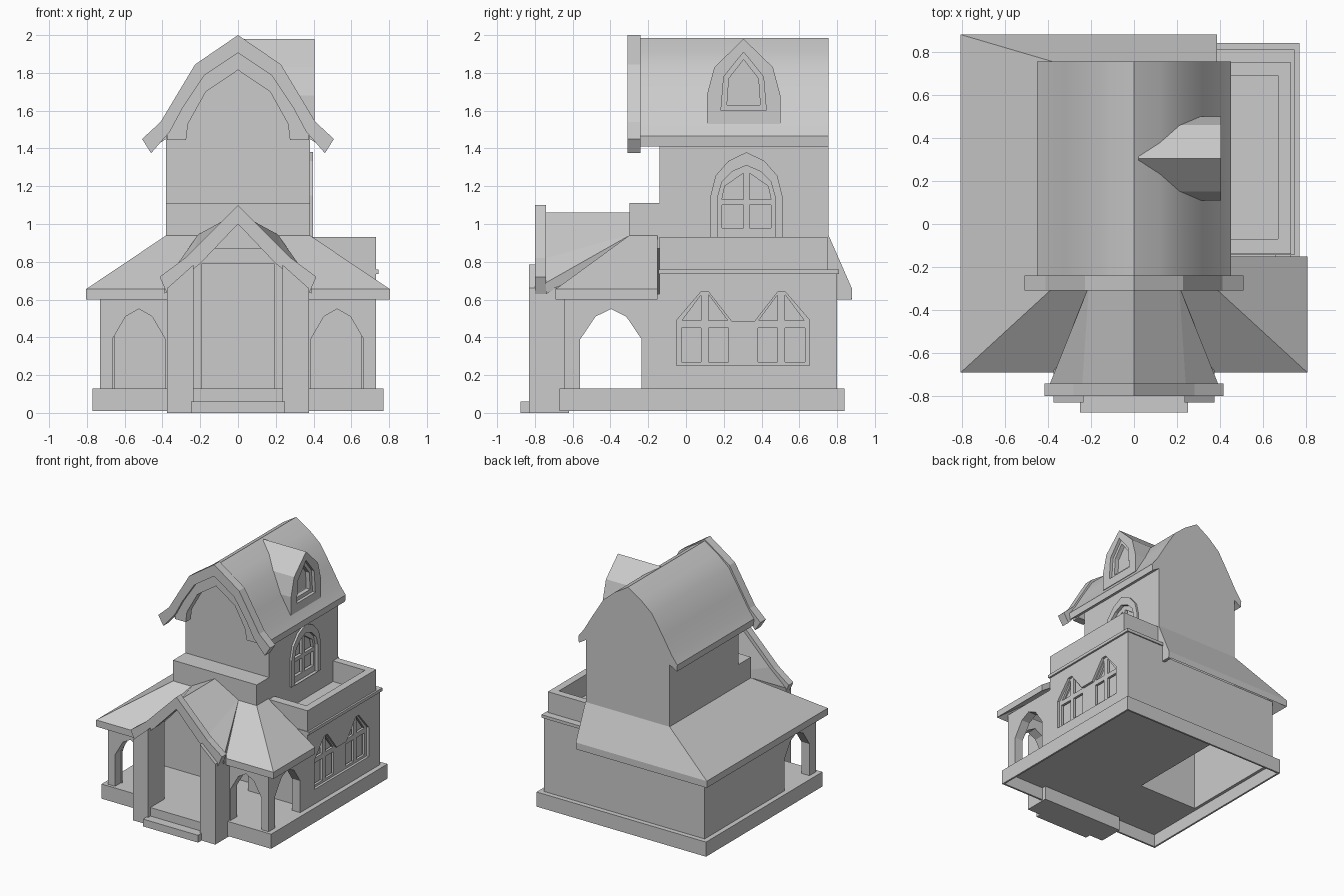
import bpy, bmesh
from math import radians

if "Cube" in bpy.data.objects:
    bpy.data.objects.remove(bpy.data.objects["Cube"])

def finish(name, bm):
    bmesh.ops.remove_doubles(bm, verts=bm.verts, dist=0.0005)
    bmesh.ops.recalc_face_normals(bm, faces=bm.faces)
    for f in bm.faces:
        f.smooth = False
    me = bpy.data.meshes.new(name)
    bm.to_mesh(me)
    bm.free()
    ob = bpy.data.objects.new(name, me)
    bpy.context.collection.objects.link(ob)
    return ob

def box(name, x0, x1, y0, y1, z0, z1):
    bm = bmesh.new()
    bmesh.ops.create_cube(bm, size=1)
    for v in bm.verts:
        v.co = ((x0 + x1) / 2 + v.co.x * (x1 - x0), (y0 + y1) / 2 + v.co.y * (y1 - y0),
                (z0 + z1) / 2 + v.co.z * (z1 - z0))
    return finish(name, bm)

def plate(name, loops, axis, a, b):
    """Extrude outlines (first = outer, others = holes) along x or y from a to b."""
    cu = bpy.data.curves.new(name, 'CURVE')
    cu.dimensions, cu.fill_mode, cu.extrude = '2D', 'BOTH', (b - a) / 2
    for pts in loops:
        s = cu.splines.new('POLY')
        s.points.add(len(pts) - 1)
        for p, q in zip(s.points, pts):
            p.co = (q[0], q[1], 0, 1)
        s.use_cyclic_u = True
    tmp = bpy.data.objects.new(name, cu)
    bpy.context.collection.objects.link(tmp)
    me = bpy.data.meshes.new_from_object(tmp.evaluated_get(bpy.context.evaluated_depsgraph_get()))
    bpy.data.objects.remove(tmp)
    bm = bmesh.new()
    bm.from_mesh(me)
    bpy.data.meshes.remove(me)
    m = (a + b) / 2
    for v in bm.verts:
        u, w, d = v.co
        v.co = (u, m + d, w) if axis == 'y' else (m + d, u, w)
    return finish(name, bm)

def cut(ob, cutter):
    mod = ob.modifiers.new('cut', 'BOOLEAN')
    mod.operation, mod.solver, mod.object = 'DIFFERENCE', 'EXACT', cutter
    bpy.context.view_layer.update()
    me = bpy.data.meshes.new_from_object(ob.evaluated_get(bpy.context.evaluated_depsgraph_get()))
    ob.modifiers.clear()
    ob.data = me

def discard(ob):
    bpy.data.objects.remove(ob)

def sheet(name, verts, faces, drop):
    """Roof surface given a vertical thickness."""
    bm = bmesh.new()
    vs = [bm.verts.new(v) for v in verts]
    for f in faces:
        bm.faces.new([vs[i] for i in f])
    r = bmesh.ops.extrude_face_region(bm, geom=bm.faces[:], use_keep_orig=True)
    for v in r['geom']:
        if isinstance(v, bmesh.types.BMVert):
            v.co.z -= drop
    return finish(name, bm)

def mir(pts):
    return pts + [(-x, z) for x, z in reversed(pts) if abs(x) > 1e-6]

def band(outer, inner):
    """Symmetric strip between two half profiles that start at x = 0."""
    full = lambda p: [(-x, z) for x, z in reversed(p[1:])] + p
    return full(outer) + full(inner)[::-1]

def rect(a, b, c, d):
    return [(a, c), (b, c), (b, d), (a, d)]

def smooth(ob):
    bpy.ops.object.select_all(action='DESELECT')
    ob.select_set(True)
    bpy.context.view_layer.objects.active = ob
    bpy.ops.object.shade_smooth_by_angle(angle=radians(35))

# Base: thin skirt, raised floors, open underneath at back left
box('porch_floor', -.77, .77, -.67, -.14, .115, .13)
box('house_floor', -.19, .77, -.14, .84, .115, .13)
box('base_ledge_left', -.77, -.73, -.14, .84, .115, .13)
box('base_ledge_back', -.73, -.19, .80, .84, .115, .13)
for s, side in ((-1, 'left'), (1, 'right')):
    box('base_skirt_' + side, *sorted((s * .77, s * .755)), -.67, .84, .01, .125)
box('base_skirt_front', -.76, .76, -.67, -.655, .01, .125)
box('base_skirt_back', -.76, .76, .825, .84, .01, .125)
box('front_step', -.25, .25, -.875, -.62, 0, .06)
box('entry_floor', -.24, .24, -.80, -.62, .05, .13)

# Lower house and tower, with the door recess cut out
house = box('lower_house', -.73, .73, -.14, .80, .13, .65)
wall_top = [(.38, 1.45), (.36, 1.55), (.29, 1.67), (.20, 1.79), (.11, 1.87), (0, 1.94)]
tower = plate('tower', [mir([(.38, .60)] + wall_top)], 'y', -.14, .755)
door = box('door_cutter', -.19, .19, -.3, -.02, .05, .79)
cut(house, door)
cut(tower, door)
discard(door)

# Double pointed window on the right wall
outline = [(-.05, .25), (.655, .25), (.655, .49), (.505, .665), (.365, .485),
           (.24, .485), (.10, .665), (-.05, .49)]
c = plate('window_cutter', [outline], 'x', .67, .80)
cut(house, c)
discard(c)
panes = []
for m in (.10, .505):
    for s in (-1, 1):
        panes.append(rect(*sorted((m + s * .02, m + s * .125)), .27, .45))
        panes.append([(m + s * .02, .49), (m + s * .12, .49), (m + s * .02, .625)])
plate('lower_window_frame', [outline] + panes, 'x', .69, .71)

# Open the underside of the house
bm = bmesh.new()
bm.from_mesh(house.data)
bmesh.ops.delete(bm, geom=[f for f in bm.faces if f.normal.z < -.9 and f.calc_center_median().z < .14],
                 context='FACES')
bm.to_mesh(house.data)
bm.free()

# Arched balcony window on the tower
def pointed(hw, top, z0=.93):
    r = top - 1.15
    half = [(hw, z0), (hw, 1.15), (hw * .86, 1.15 + r * .46), (hw * .5, 1.15 + r * .80), (0, top)]
    return [(.32 + x, z) for x, z in mir(half)]
inner = pointed(.15, 1.31)
c = plate('arch_cutter', [inner], 'x', .33, .5)
cut(tower, c)
discard(c)
plate('balcony_window_surround', [pointed(.19, 1.38), inner], 'x', .36, .397)
panes = []
for s in (-1, 1):
    panes.append(rect(*sorted((.32 + s * .015, .32 + s * .13)), .98, 1.10))
    panes.append([(.32 + s * .015, 1.13), (.32 + s * .13, 1.13), (.32 + s * .115, 1.20), (.32 + s * .015, 1.27)])
plate('balcony_window_frame', [inner] + panes, 'x', .345, .37)

# Ledge in front of the tower
box('tower_ledge', -.38, .38, -.30, -.13, .87, 1.11)

# Main roof, front gable board and arched panel
roof = [(0, 1.985), (.12, 1.91), (.22, 1.825), (.32, 1.665), (.40, 1.53), (.45, 1.465), (.445, 1.41)]
smooth(plate('main_roof', [band(roof, wall_top[::-1])], 'y', -.24, .755))
board_in = [(0, 1.905), (.18, 1.785), (.29, 1.62), (.36, 1.49), (.46, 1.375)]
plate('main_gable_board', [band([(0, 2.0), (.227, 1.845), (.41, 1.54), (.508, 1.45)], board_in)], 'y', -.31, -.24)
plate('main_gable_arch', [band([(0, 1.93), (.19, 1.79), (.30, 1.62), (.375, 1.50), (.375, 1.445)],
                               [(0, 1.815), (.17, 1.70), (.265, 1.53), (.275, 1.445)])], 'y', -.285, -.22)

# Dormer
def about(pts):
    return [(.305 + x, z) for x, z in mir(pts)]
dormer = plate('dormer', [about([(.195, 1.53), (.195, 1.68), (.155, 1.83), (0, 1.98)])], 'x', .02, .405)
hole = about([(.12, 1.60), (.105, 1.78), (0, 1.91)])
c = plate('dormer_cutter', [hole], 'x', .34, .5)
cut(dormer, c)
discard(c)
plate('dormer_frame', [hole, about([(.088, 1.63), (.078, 1.77), (0, 1.87)])], 'x', .345, .38)

# Hipped lower roof: front halves, right end, left side, back
E, T = .655, .94
V = [(.805, -.69, E), (.36, -.69, E), (.19, -.30, T), (.38, -.30, T), (.38, -.15, T), (.805, -.15, E),
     (-.805, -.69, E), (-.36, -.69, E), (-.19, -.30, T), (-.38, -.30, T), (-.38, .755, T), (-.805, .88, E),
     (.385, .755, T), (.385, .88, E)]
sheet('porch_roof', V, [(0, 1, 2, 3), (0, 3, 4, 5), (6, 7, 8, 9), (6, 9, 10, 11), (11, 10, 12, 13)], .055)
plate('back_roof_end', [[(.75, .60), (.75, .94), (.88, .655), (.875, .60)]], 'x', .36, .385)

# Entry gable roof flaring back into the porch roof
V = [(0, -.74, 1.06), (.24, -.74, .82), (.39, -.74, .69), (0, -.29, 1.06), (.21, -.29, .945),
     (-.24, -.74, .82), (-.39, -.74, .69), (-.21, -.29, .945)]
sheet('entry_roof', V, [(0, 1, 4, 3), (1, 2, 4), (0, 3, 7, 5), (5, 7, 6)], .06)
plate('entry_gable_board', [band([(0, 1.10), (.20, .90), (.28, .82), (.415, .72)],
                                 [(0, 1.0), (.20, .79), (.25, .75), (.375, .63)])], 'y', -.80, -.74)

# Porch pillars and arched walls
def arch(c, hw):
    return [(c - hw, .13), (c - hw, .39), (c - hw * .5, .51), (c, .55), (c + hw * .5, .51), (c + hw, .39), (c + hw, .13)]
for s, side in ((-1, 'left'), (1, 'right')):
    plate('entry_pillar_' + side, [[(s * x, z) for x, z in
          [(.235, 0), (.375, 0), (.375, .66), (.235, .785)]]], 'y', -.83, -.62)
    pts = [(.34, .13)] + arch(.525, .14) + [(.73, .13), (.73, .63), (.34, .63)]
    plate('porch_front_arch_' + side, [[(s * x, z) for x, z in pts]], 'y', -.645, -.565)
    pts = [(-.57, .13)] + arch(-.3975, .1625) + [(-.14, .13), (-.14, .63), (-.57, .63)]
    plate('porch_side_arch_' + side, [pts], 'x', *sorted((s * .655, s * .73)))

# Balcony terrace on the right
box('terrace_block', .37, .73, -.14, .80, .64, .74)
box('terrace_cornice', .37, .745, -.145, .81, .735, .76)
box('parapet_side', .67, .73, -.14, .75, .755, .93)
box('parapet_front', .37, .67, -.14, -.07, .755, .93)
box('parapet_back', .37, .67, .69, .75, .755, .93)
